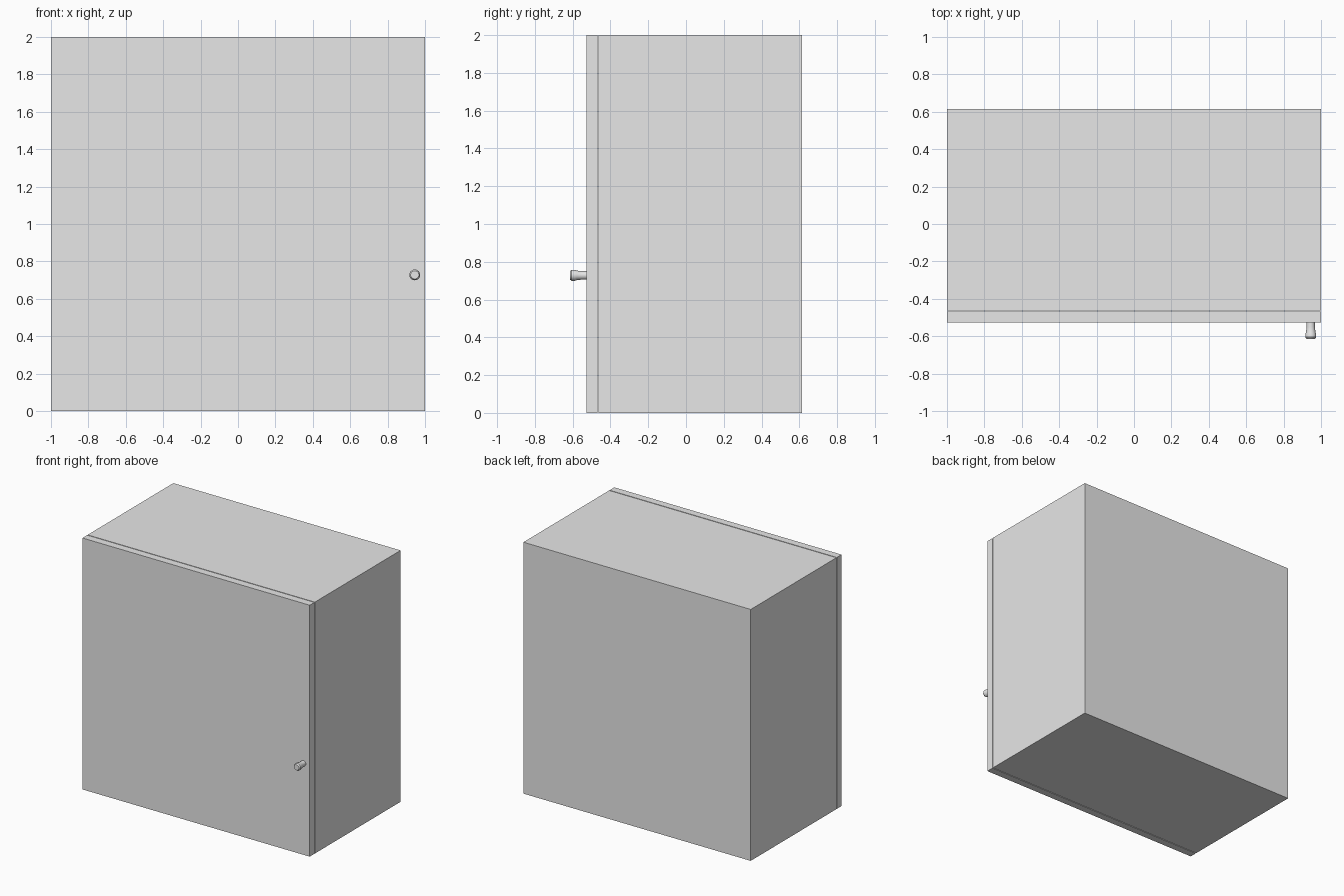
import bpy, bmesh, math

if "Cube" in bpy.data.objects:
    bpy.data.objects.remove(bpy.data.objects["Cube"])

grey = bpy.data.materials.new("light grey")
grey.diffuse_color = (0.8, 0.8, 0.8, 1)
grey.use_nodes = True
grey.node_tree.nodes["Principled BSDF"].inputs["Base Color"].default_value = grey.diffuse_color


def add_object(name, bm):
    bmesh.ops.recalc_face_normals(bm, faces=bm.faces)
    mesh = bpy.data.meshes.new(name)
    bm.to_mesh(mesh)
    bm.free()
    mesh.materials.append(grey)
    obj = bpy.data.objects.new(name, mesh)
    bpy.context.collection.objects.link(obj)
    return obj


def box(y0, y1):
    """Full width, full height box between two depths."""
    bm = bmesh.new()
    bmesh.ops.create_cube(bm, size=1)
    for v in bm.verts:
        v.co.x *= 2
        v.co.y = y0 if v.co.y < 0 else y1
        v.co.z = 0 if v.co.z < 0 else 2
    return bm


# Cabinet body, hollowed from the front
bm = box(-0.462, 0.615)
front = [f for f in bm.faces if f.normal.y < -0.9]
bmesh.ops.inset_region(bm, faces=front, thickness=0.06)
pushed = bmesh.ops.extrude_face_region(bm, geom=front)
bmesh.ops.delete(bm, geom=front, context='FACES_ONLY')
bmesh.ops.translate(bm, vec=(0, 1.017, 0),
                    verts=[g for g in pushed["geom"] if isinstance(g, bmesh.types.BMVert)])
add_object("cabinet_body", bm)

# Door, standing just clear of the body
add_object("door", box(-0.527, -0.468))

# Door knob, a turned profile of (radius, depth)
profile = [(0, -0.52), (0.022, -0.52), (0.0225, -0.55), (0.025, -0.578),
           (0.029, -0.588), (0.029, -0.605), (0.022, -0.615), (0, -0.615)]
bm = bmesh.new()
verts = [bm.verts.new((r, y, 0)) for r, y in profile]
edges = [bm.edges.new(pair) for pair in zip(verts, verts[1:])]
bmesh.ops.spin(bm, geom=verts + edges, cent=(0, 0, 0), axis=(0, 1, 0),
               angle=math.tau, steps=32)
bmesh.ops.remove_doubles(bm, verts=bm.verts, dist=1e-5)
bmesh.ops.translate(bm, vec=(0.945, 0, 0.728), verts=bm.verts)
knob = add_object("door_knob", bm)
bpy.context.view_layer.objects.active = knob
knob.select_set(True)
bpy.ops.object.shade_smooth_by_angle(angle=math.radians(30))
